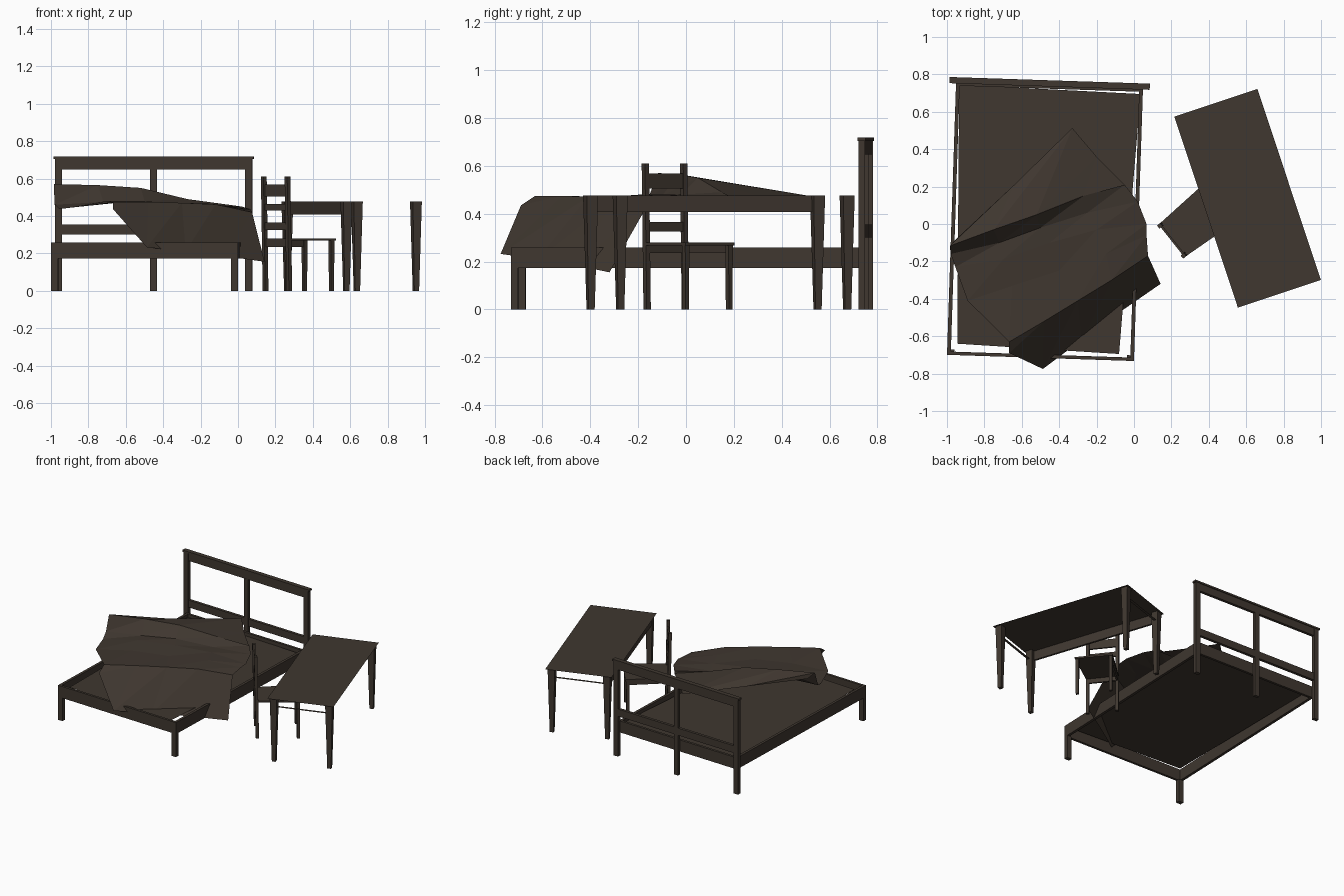
import bpy, bmesh, math
from mathutils import Matrix, Vector

if "Cube" in bpy.data.objects:
    bpy.data.objects.remove(bpy.data.objects["Cube"])

# One dark timber colour for everything
mat = bpy.data.materials.new("dark brown")
mat.diffuse_color = (0.05, 0.038, 0.029, 1)
mat.use_nodes = True
mat.node_tree.nodes["Principled BSDF"].inputs["Base Color"].default_value = mat.diffuse_color


def frame(x, y, deg):
    return Matrix.Translation((x, y, 0)) @ Matrix.Rotation(math.radians(deg), 4, 'Z')


def mesh(name, verts, faces, m=Matrix()):
    me = bpy.data.meshes.new(name)
    me.from_pydata([m @ Vector(v) for v in verts], [], faces)
    bm = bmesh.new()
    bm.from_mesh(me)
    bmesh.ops.recalc_face_normals(bm, faces=bm.faces)
    bm.to_mesh(me)
    bm.free()
    me.materials.append(mat)
    ob = bpy.data.objects.new(name, me)
    bpy.context.collection.objects.link(ob)
    return ob


BOX = [(0, 1, 2, 3), (4, 5, 6, 7), (0, 1, 5, 4), (1, 2, 6, 5), (2, 3, 7, 6), (3, 0, 4, 7)]


def ring(x0, x1, y0, y1, z):
    return [(x0, y0, z), (x1, y0, z), (x1, y1, z), (x0, y1, z)]


def box(name, m, x0, x1, y0, y1, z0, z1):
    return mesh(name, ring(x0, x1, y0, y1, z0) + ring(x0, x1, y0, y1, z1), BOX, m)


def leg(name, m, bottom, top, z0, z1, w0, w1):
    """Square post from bottom centre to top centre, optionally tapered."""
    def sq(c, w, z):
        return ring(c[0] - w / 2, c[0] + w / 2, c[1] - w / 2, c[1] + w / 2, z)
    return mesh(name, sq(bottom, w0, z0) + sq(top, w1, z1), BOX, m)


def beam(name, m, a, b, t, z0, z1):
    """Upright board between two plan points."""
    a, b = Vector(a), Vector(b)
    n = (b - a).normalized()
    n = Vector((-n.y, n.x)) * t / 2
    p = [a - n, b - n, b + n, a + n]
    return mesh(name, [(*q, z0) for q in p] + [(*q, z1) for q in p], BOX, m)


# ---- Bed: local y runs from foot to head
bed = frame(-0.5, -0.716, -1.9)
for s, side in ((-1, "left"), (1, "right")):
    a, b = sorted((s * 0.5, s * 0.48))
    box(side + "_bed_rail", bed, a, b, 0.018, 1.455, 0.172, 0.258)
    a, b = sorted((s * 0.5, s * 0.462))
    box(side + "_foot_leg", bed, a, b, 0, 0.03, 0, 0.172)
    a, b = sorted((s * 0.528, s * 0.49))
    box(side + "_head_post", bed, a, b, 1.455, 1.482, 0, 0.705)
box("foot_rail", bed, -0.5, 0.5, 0, 0.018, 0.172, 0.258)
box("head_rail", bed, -0.5, 0.5, 1.44, 1.458, 0.172, 0.258)
box("headboard_middle_post", bed, -0.018, 0.018, 1.457, 1.48, 0, 0.65)
box("headboard_top_rail", bed, -0.49, 0.49, 1.458, 1.479, 0.648, 0.705)
box("headboard_lower_rail", bed, -0.49, 0.49, 1.458, 1.479, 0.3, 0.354)
box("headboard_cap", bed, -0.536, 0.536, 1.452, 1.485, 0.705, 0.718)
mesh("bed_base", [(-0.935, 0.745, 0.235), (-0.945, -0.64, 0.235),
                  (-0.08, -0.695, 0.235), (0.035, 0.695, 0.235)], [(0, 1, 2, 3)])

# ---- Crumpled blanket: rows from the pointed flap to the hanging hem
rows = [
    [(-.95, -.08, .53), (-.64, .21, .50), (-.33, .513, .475), (-.2, .36, .46), (-.05, .21, .44)],
    [(-.985, -.117, .57), (-.75, -.03, .565), (-.52, .05, .55), (-.27, .15, .49), (-.05, .21, .46)],
    [(-.98, -.16, .46), (-.72, -.10, .475), (-.5, -.02, .48), (-.25, .06, .455), (.02, .12, .45)],
    [(-.955, -.23, .437), (-.7, -.19, .48), (-.45, -.10, .475), (-.2, -.03, .462), (.067, 0, .437)],
    [(-.89, -.41, .445), (-.65, -.33, .47), (-.4, -.25, .465), (-.15, -.16, .465), (.067, -.06, .432)],
    [(-.667, -.63, .475), (-.48, -.52, .475), (-.3, -.41, .47), (-.12, -.30, .462), (.075, -.17, .42)],
    [(-.667, -.69, .435), (-.487, -.775, .232), (-.28, -.62, .21), (-.067, -.465, .185), (.142, -.32, .155)],
]
n = len(rows[0])
faces = []
for r in range(len(rows) - 1):
    for c in range(n - 1):
        i = r * n + c
        faces += [(i, i + n, i + 1), (i + 1, i + n, i + n + 1)]
mesh("blanket", [v for row in rows for v in row], faces)

# ---- Table: local y is the long axis
table = frame(0.6075, 0.1375, 18.4)
HX, HY = 0.234, 0.538
mesh("table_top", ring(-HX, HX, -HY, HY, 0.477), [(0, 1, 2, 3)], table)
for sx in (-1, 1):
    for sy in (-1, 1):
        x, y = sx * (HX - 0.038), sy * (HY - 0.038)
        leg("table_leg", table, (x, y), (x, y), 0, 0.476, 0.027, 0.05)
box("table_side_apron", table, -HX + 0.02, -HX + 0.035, -HY + 0.03, HY - 0.03, 0.407, 0.476)
# Thin under-strips along the open short ends
for s in (-1, 1):
    y = s * (HY - 0.035)
    mesh("table_end_strip", ring(-HX + 0.03, HX - 0.03, y - 0.01, y + 0.01, 0.41),
         [(0, 1, 2, 3)], table)

# ---- Chair: local x points from the back to the front edge
chair = frame(0.2075, -0.085, 38.4)
BW, FW, D = 0.102, 0.116, 0.281
for s in (-1, 1):
    leg("chair_back_post", chair, (0.004, s * BW), (-0.008, s * BW), 0, 0.61, 0.022, 0.022)
    leg("chair_front_leg", chair, (D, s * FW), (D, s * FW), 0, 0.268, 0.02, 0.022)
for z0, z1 in ((0.505, 0.568), (0.43, 0.465), (0.325, 0.365)):
    beam("chair_slat", chair, (-0.003, -BW), (-0.003, BW), 0.012, z0, z1)
seat = [(0.0, -BW - 0.01), (D + 0.018, -FW - 0.015), (D + 0.018, FW + 0.015), (0.0, BW + 0.01)]
mesh("chair_seat", [(*p, z) for z in (0.268, 0.28) for p in seat], BOX, chair)
beam("chair_back_apron", chair, (0.004, -BW), (0.004, BW), 0.012, 0.235, 0.268)
beam("chair_side_apron", chair, (0.004, BW), (D, FW), 0.012, 0.235, 0.268)
